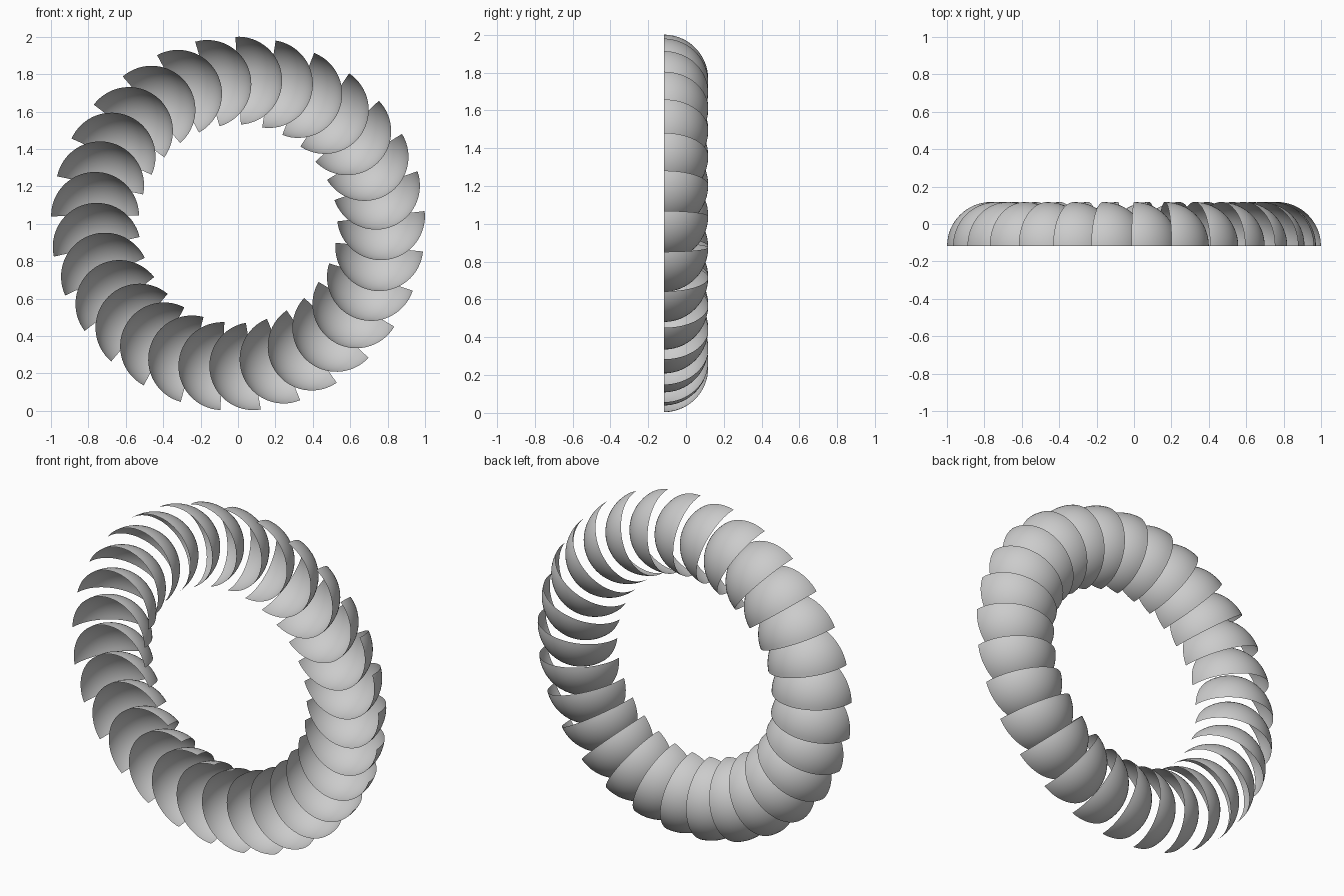
import bpy, bmesh
from math import sin, cos, pi, radians
from mathutils import Vector, Matrix

if "Cube" in bpy.data.objects:
    bpy.data.objects.remove(bpy.data.objects["Cube"])

COUNT = 29             # scales around the ring
R = 0.235              # radius of each quarter-sphere scale
TILT = radians(2.8)    # lean of each scale away from the radial line
START = radians(177.7) # angle of the first outer tip

# Quarter-sphere shell: half-circle rim swept 90 degrees, open at front and at flat edge
bm = bmesh.new()
arc = [bm.verts.new((R * cos(pi * i / 32), 0, -R * sin(pi * i / 32))) for i in range(33)]
edges = [bm.edges.new(p) for p in zip(arc, arc[1:])]
bmesh.ops.spin(bm, geom=arc + edges, cent=(0, 0, 0), axis=(1, 0, 0),
               angle=-pi / 2, steps=16, use_duplicate=False)
# make sure the sweep goes towards the back (+y)
if min(v.co.y for v in bm.verts) < -0.01 or max(v.co.z for v in bm.verts) > 0.01:
    for v in bm.verts:
        v.co = Vector((v.co.x, abs(v.co.y), -abs(v.co.z)))
bmesh.ops.remove_doubles(bm, verts=bm.verts, dist=1e-5)
bm.normal_update()
flip = [f for f in bm.faces if f.normal.dot(f.calc_center_median()) < 0]
bmesh.ops.reverse_faces(bm, faces=flip)
for f in bm.faces:
    f.smooth = True
mesh = bpy.data.meshes.new("scale_shell")
bm.to_mesh(mesh)
bm.free()

# Ring of overlapping scales
for k in range(COUNT):
    a = START - 2 * pi * k / COUNT
    e = a + TILT
    centre = Vector((cos(a) - R * cos(e), -R / 2, 1 + sin(a) - R * sin(e)))
    ob = bpy.data.objects.new(f"ring_scale_{k + 1:02d}", mesh)
    ob.matrix_world = Matrix.Translation(centre) @ Matrix.Rotation(-e, 4, 'Y')
    bpy.context.collection.objects.link(ob)
